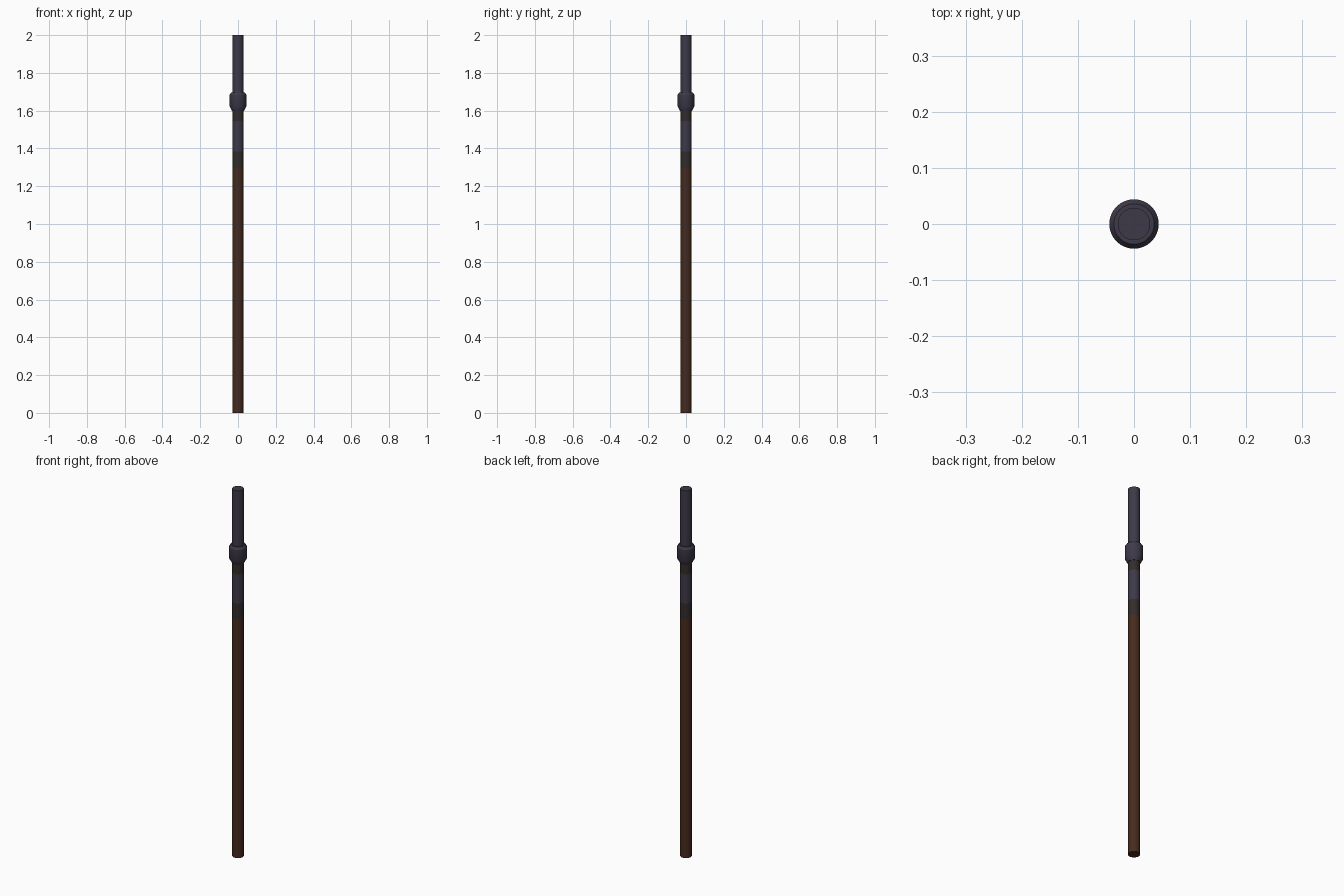
import bpy, bmesh, math

if "Cube" in bpy.data.objects:
    bpy.data.objects.remove(bpy.data.objects["Cube"])

SIDES = 32


def material(name, rgb):
    m = bpy.data.materials.new(name)
    m.diffuse_color = (*[(c / 255) ** 2.2 for c in rgb], 1)
    m.use_nodes = True
    m.node_tree.nodes["Principled BSDF"].inputs["Base Color"].default_value = m.diffuse_color
    return m


wood = material("brown_wood", (72, 47, 35))
steel = material("dark_steel", (64, 60, 74))
binding = material("dark_binding", (54, 48, 46))


def lathe(name, profile, mat):
    """Closed solid of revolution from (radius, z) points."""
    bm = bmesh.new()
    rings = [[bm.verts.new((r * math.cos(2 * math.pi * i / SIDES),
                            r * math.sin(2 * math.pi * i / SIDES), z))
              for i in range(SIDES)] for r, z in profile]
    for a, b in zip(rings, rings[1:]):
        for i in range(SIDES):
            j = (i + 1) % SIDES
            bm.faces.new((a[i], a[j], b[j], b[i]))
    bm.faces.new(rings[0][::-1])
    bm.faces.new(rings[-1])
    mesh = bpy.data.meshes.new(name)
    bm.to_mesh(mesh)
    bm.free()
    mesh.materials.append(mat)
    ob = bpy.data.objects.new(name, mesh)
    bpy.context.collection.objects.link(ob)
    bpy.context.view_layer.objects.active = ob
    ob.select_set(True)
    bpy.ops.object.shade_smooth_by_angle(angle=math.radians(30))
    ob.select_set(False)


# Straight shaft sections, bottom to top
R = 0.029
for name, z0, z1, mat in (("shaft", 0, 1.30, wood),
                          ("lower_binding", 1.30, 1.385, binding),
                          ("metal_sleeve", 1.385, 1.545, steel),
                          ("upper_binding", 1.545, 1.62, binding),
                          ("top_rod", 1.62, 2.0, steel)):
    lathe(name, [(R, z0), (R, z1)], mat)

# Bulging collar with chamfered ends
lathe("collar", [(0.031, 1.598), (0.044, 1.622), (0.044, 1.685), (0.036, 1.697)], steel)
